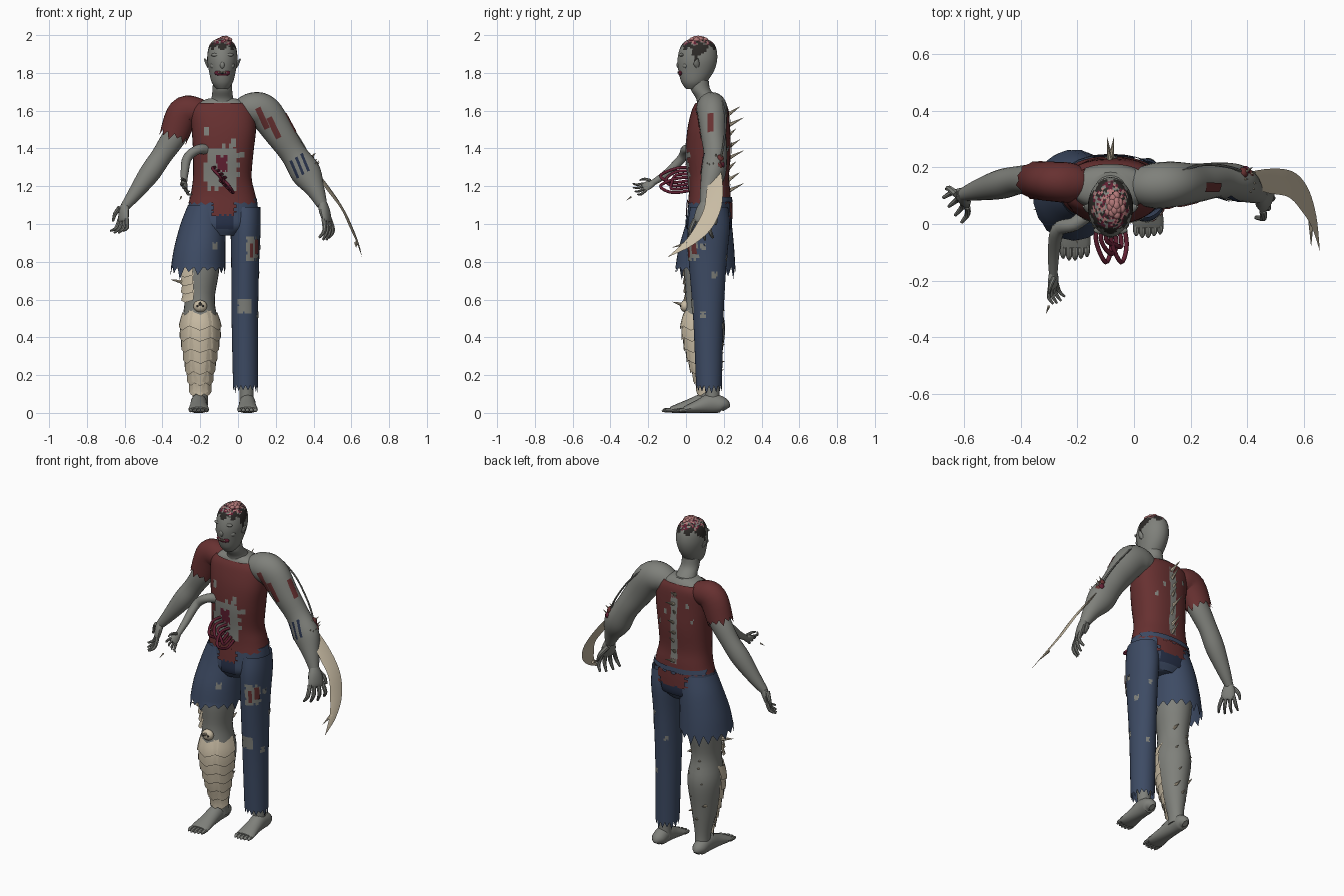
import bpy, bmesh, random
from math import sin, cos, pi, atan2, copysign
from mathutils import Vector, Matrix
from mathutils.bvhtree import BVHTree

random.seed(4)
if "Cube" in bpy.data.objects:
    bpy.data.objects.remove(bpy.data.objects["Cube"])
trees = {}
Z = Vector((0, 0, 1))
FRONT, BACK, LEFT = (0, 1, 0), (0, -1, 0), (-1, 0, 0)


def material(name, *rgb):
    m = bpy.data.materials.new(name)
    m.use_nodes = True
    m.diffuse_color = (*rgb, 1)
    m.node_tree.nodes["Principled BSDF"].inputs["Base Color"].default_value = (*rgb, 1)
    return m


skin = material("grey skin", .212, .217, .197)
shirt = material("dark red cloth", .135, .03, .03)
denim = material("blue denim", .047, .07, .127)
navy = material("navy cloth", .02, .03, .065)
bone = material("bone", .58, .5, .37)
hair = material("dark hair", .025, .022, .02)
brain = material("pink brain", .45, .19, .19)
flesh = material("crimson flesh", .12, .014, .032)


def finish(name, bm, *mats):
    """Turn a bmesh into a smooth shaded object that keeps its sharp edges."""
    bmesh.ops.recalc_face_normals(bm, faces=bm.faces)
    for f in bm.faces:
        f.smooth = True
    for e in bm.edges:
        e.smooth = e.calc_face_angle(0) < .7
    trees[name] = BVHTree.FromBMesh(bm)
    mesh = bpy.data.meshes.new(name)
    bm.to_mesh(mesh)
    bm.free()
    for m in mats:
        mesh.materials.append(m)
    ob = bpy.data.objects.new(name, mesh)
    bpy.context.collection.objects.link(ob)
    return ob


def spline(rows, n):
    """Smooth curve through rows of numbers."""
    p = [rows[0], *rows, rows[-1]]
    out = []
    for i in range(len(rows) - 1):
        for k in range(n):
            t = k / n
            out.append([.5 * (2*b + (c-a)*t + (2*a-5*b+4*c-d)*t*t + (3*b-a-3*c+d)*t**3)
                        for a, b, c, d in zip(*p[i:i + 4])])
    return out + [list(rows[-1])]


def bridge(bm, rings, cap_start=True, cap_end=True):
    for a, b in zip(rings, rings[1:]):
        for i in range(len(a)):
            j = (i + 1) % len(a)
            bm.faces.new((a[i], a[j], b[j], b[i]))
    if cap_start:
        bm.faces.new(rings[0])
    if cap_end:
        bm.faces.new(rings[-1])


def loft(name, rows, mat, seg=24, n=5, ref=None, square=1, jag=0, cap=True):
    """Rows are x, y, z, radius, second radius; level rings unless ref is given."""
    rows = spline([(*r, r[3]) if len(r) == 4 else r for r in rows], n)
    centres = [Vector(r[:3]) for r in rows]
    bm = bmesh.new()
    rings = []
    for k, r in enumerate(rows):
        u, v = Vector((1, 0, 0)), Vector((0, 1, 0))
        t = (centres[min(k + 1, len(rows) - 1)] - centres[max(k - 1, 0)]).normalized()
        if ref is not None:
            u = Vector(ref)
            u = (u - t * u.dot(t)).normalized()
            v = t.cross(u)
        ring = []
        for i in range(seg):
            c, s = cos(2 * pi * i / seg), sin(2 * pi * i / seg)
            c, s = (copysign(abs(q) ** square, q) for q in (c, s))
            p = centres[k] + u * c * max(r[3], .0008) + v * s * max(r[4], .0008)
            if jag and k == len(rows) - 1:
                p += t * jag * (random.random() if i % 2 else -.5)
            p.z = max(p.z, 0)
            ring.append(bm.verts.new(p))
        rings.append(ring)
    bridge(bm, rings, cap, cap and not jag)
    return finish(name, bm, mat)


def spike(name, a, b, r):
    loft(name, [(*a, r), (*b, 0)], bone, seg=7, n=1, ref=(.3, .2, .9))


def ball(name, p, r, mat):
    bm = bmesh.new()
    bmesh.ops.create_uvsphere(bm, u_segments=16, v_segments=10, radius=1,
                              matrix=Matrix.Translation(p) @ Matrix.Diagonal((*r, 1)))
    return finish(name, bm, mat)


def patch(name, body, p, d, w, h, mat, rag=0, roll=0, lift=.004, flare=0, vee=0, n=8):
    """Thin plate laid on a body by shooting a grid of rays along d."""
    d = Vector(d).normalized()
    s = Matrix.Rotation(roll, 3, d) @ d.cross(Z).normalized()
    u = s.cross(d)
    bm = bmesh.new()
    grid = {}
    for i in range(n + 1):
        for j in range(n + 1):
            a, b = i / n - .5, j / n - .5
            q = Vector(p) + s * a * w + u * (b * h - vee * (1 - 2 * abs(a)))
            hit, nor, _, _ = trees[body].ray_cast(q - d * .3, d, .6)
            if hit:
                nor = -nor if nor.dot(d) > 0 else nor
                grid[i, j] = bm.verts.new(hit + nor * (lift + flare * (.5 - b)))
    for i in range(n):
        for j in range(n):
            corners = [(i, j), (i + 1, j), (i + 1, j + 1), (i, j + 1)]
            edge = i in (0, n - 1) or j in (0, n - 1)
            if all(c in grid for c in corners) and not (edge and random.random() < rag):
                bm.faces.new([grid[c] for c in corners])
    bmesh.ops.delete(bm, geom=[v for v in bm.verts if not v.link_faces], context='VERTS')
    finish(name, bm, mat)


def hand(name, wrist, d, side, size):
    w, d, side = Vector(wrist), Vector(d).normalized(), Vector(side).normalized()
    curl = d.cross(side)
    palm = [(0, .13, .11), (.2, .2, .12), (.42, .22, .09), (.5, .18, .06)]
    loft(name + "_palm", [(*(w + d * t * size), a * size, b * size) for t, a, b in palm],
         skin, seg=12, n=3, ref=side)
    for i in range(4):
        base = w + (d * .42 + side * (i - 1.5) * .12) * size
        steps = [(0, 0, .06), (.28, .03, .055), (.5 - .06 * abs(i - 1.5), .2, .03)]
        loft(f"{name}_finger_{i}", [(*(base + (d * a + curl * b + side * (i - 1.5) * a * .2)
             * size), r * size) for a, b, r in steps], skin, seg=8, n=3, ref=side)
    steps = [(.1, .1, .07), (.3, .3, .06), (.52, .36, .03)]
    loft(name + "_thumb", [(*(w + (d * a - side * b + curl * .1) * size), r * size)
         for a, b, r in steps], skin, seg=8, n=3, ref=curl)


def foot(name, x, heel, toe):
    length = heel - toe
    shape = [(0, .02, .015, .02), (.07, .04, .04, .04), (.3, .05, .043, .052),
             (.55, .035, .047, .037), (.78, .02, .055, .022), (.86, .017, .05, .014)]
    loft(name, [(x, heel - t * length, z, a, b) for t, z, a, b in shape], skin,
         seg=16, n=4, ref=(1, 0, 0))
    for i in range(5):
        tx, r = x + (i - 2) * .021, .011
        tip = toe + abs(i - 1.5) * .006
        loft(f"{name}_toe_{i}", [(tx, toe + .2 * length, .015, r),
             (tx, tip + .05 * length, .014, r), (tx, tip, .008, .004)], skin, seg=8, n=3, ref=(1, 0, 0))


# Head, face and neck
CX = -.083
head = loft("head", [(CX, .035, 1.715, .03, .035), (CX, .042, 1.75, .056, .066),
                     (CX, .054, 1.81, .071, .094), (CX, .06, 1.87, .08, .105),
                     (CX, .064, 1.93, .074, .096), (CX, .065, 1.965, .055, .072),
                     (CX, .065, 1.985, .02, .03)], skin, seg=40, n=6)
for m in (hair, flesh, brain):
    head.data.materials.append(m)
for f in head.data.polygons:
    x, y, z = f.center - Vector((CX, .06, 0))
    a = atan2(y, x)
    hairline = 1.93 + .014 * sin(9 * a) - .06 * max(0, cos(2 * a)) ** 3
    crown = 1.953 + .008 * sin(7 * a)
    f.material_index = random.choice((0, 1, 2, 3)) if z > crown else 1 if z > hairline else 0
loft("neck", [(CX, .07, 1.76, .05), (CX, .078, 1.71, .052), (CX, .115, 1.66, .06),
              (CX, .13, 1.6, .09, .07)], skin)
ball("brain_core", (CX + .013, .065, 1.955), (.034, .052, .037), brain)
for i in range(14):
    a = i * 2.4
    r = .007 + .0015 * i
    ball(f"brain_fold_{i}", (CX + .013 + r * cos(a), .065 + 1.5 * r * sin(a), 1.985 - .0008 * i),
         (.014, .018, .012), brain)
ball("nose", (CX, -.038, 1.842), (.013, .012, .02), skin)
ball("mouth", (CX, -.026, 1.8), (.042, .015, .018), flesh)
ball("mouth_gap", (CX, -.035, 1.801), (.026, .009, .007), hair)
for i in range(6):
    tx = CX + (i - 2.5) * .008
    spike(f"tooth_{i}", (tx, -.041, 1.806), (tx, -.045, 1.797), .003)
for s in (-1, 1):
    ball("brow", (CX + s * .033, -.022, 1.895), (.027, .013, .01), skin)
    ball("eye", (CX + s * .031, -.024, 1.874), (.01, .008, .006), skin if s > 0 else hair)
    ball("cheek", (CX + s * .042, -.002, 1.838), (.024, .018, .018), skin)
    loft("ear", [(CX + s * .07, .06, 1.832, .01, .01), (CX + s * .08, .056, 1.85, .016, .01),
                 (CX + s * .095, .062, 1.875, .004)], skin, seg=10, ref=(0, 1, 0))

# Torso with a torn shirt
loft("upper_chest", [(CX, .13, 1.58, .15, .085), (CX, .13, 1.635, .14, .075),
                     (CX, .125, 1.665, .07, .058)], skin)
loft("shirt", [(CX, .13, 1.64, .135, .08), (CX, .128, 1.6, .168, .098),
               (-.075, .12, 1.5, .17, .113), (-.078, .118, 1.38, .16, .118),
               (-.083, .12, 1.25, .155, .108), (-.08, .125, 1.17, .168, .11),
               (-.08, .125, 1.11, .182, .114)], shirt, seg=40, square=.85, jag=.012, cap=False)
patch("belly_hole", "shirt", (-.085, 0, 1.3), FRONT, .19, .25, skin, rag=.45, n=10)
patch("belly_wound", "shirt", (-.085, 0, 1.32), FRONT, .06, .09, flesh, rag=.4, lift=.007)
patch("spine_tear", "shirt", (CX, .2, 1.38), BACK, .045, .43, skin, rag=.4, n=14)
for i, (x, z) in enumerate([(-.165, 1.49), (-.025, 1.43), (.02, 1.36), (-.19, 1.4)]):
    patch(f"shirt_hole_{i}", "shirt", (x, 0, z), FRONT, .025, .045, skin, rag=.2, n=3)
    patch(f"shirt_back_hole_{i}", "shirt", (x, .2, z + .04), BACK, .018, .03, skin, rag=.2, n=3)
for i in range(8):
    z = 1.17 + i * .058
    spike(f"spine_spike_{i}", (CX, .215, z), (CX + .012 * (-1) ** i, .305 - .02 * (i % 3), z + .045), .013)

# Trousers: one full leg, one torn short
loft("hips", [(-.078, .125, 1.135, .178, .11), (-.08, .123, 1.06, .186, .115),
              (-.085, .12, .99, .18, .115), (-.085, .12, .94, .09, .09)], denim, seg=32, square=.9)
loft("left_trouser", [(.037, .123, 1.09, .081, .1), (.04, .12, .98, .08, .112),
                      (.038, .115, .8, .074, .1), (.036, .118, .5, .07, .08),
                      (.04, .122, .13, .066, .068)], denim, jag=.03, cap=False, seg=32)
loft("torn_short", [(-.17, .122, 1.1, .095, .1), (-.185, .12, 1.0, .119, .122),
                    (-.203, .108, .87, .136, .147), (-.212, .102, .755, .145, .16)], denim,
     jag=.05, cap=False, seg=36)
patch("waistband", "shirt", (-.08, .2, 1.127), BACK, .34, .032, denim, lift=.007, n=12)
for d, y, wide, z in ((FRONT, 0, .13, 1.085), (BACK, .2, .2, 1.07)):
    patch("seat_cloth", "hips", (-.07, y, 1.02), d, wide * .7, .09, navy, lift=.006)
    patch("shirt_tail", "hips", (-.075, y, z), d, wide, .085, shirt, rag=.4, lift=.009, n=10)
patch("thigh_hole", "left_trouser", (.073, 0, .87), FRONT, .065, .13, skin, rag=.25)
for s in (-1, 1):
    patch("thigh_gash", "left_trouser", (.081 + s * .013, 0, .87 + s * .01), FRONT, .016, .075, shirt,
          lift=.007, n=4)
patch("knee_hole", "left_trouser", (.035, 0, .565), FRONT, .07, .075, skin, rag=.15)
patch("short_hole", "torn_short", (-.125, 0, .885), FRONT, .025, .04, skin, rag=.2, n=4)
for i, z in enumerate((.52, .73, .88)):
    patch(f"side_hole_{i}", "left_trouser", (.1, .12 - .03 * (-1) ** i, z), LEFT,
          .03, .035, skin, rag=.2, n=4)
    patch(f"back_hole_{i}", "left_trouser", (.03 + .03 * (-1) ** i, .2, z - .06), BACK,
          .02, .03, skin, rag=.2, n=4)

# Bare leg with bone plates, and feet
loft("right_leg", [(-.2, .11, 1.0, .09), (-.198, .1, .78, .1, .11), (-.203, .092, .6, .08, .093),
                   (-.2, .095, .45, .097, .112), (-.2, .102, .28, .074, .085),
                   (-.2, .12, .12, .044, .05), (-.2, .125, .04, .042, .05)], skin)
for row in range(7):
    z = .155 + row * .058
    for col in (-1, 1, 0):
        a = col * .8
        w = .06 + .055 * min(1, row / 4)
        patch(f"shin_plate_{row}_{col}", "right_leg", (-.2 + .055 * col, .06, z),
              (-sin(a), cos(a), 0), w, .08, bone, lift=.005, flare=.012, vee=.025, n=6)
for row in range(4):
    patch(f"thigh_plate_{row}", "right_leg", (-.255, .04, .625 + row * .045), (.6, .8, 0), .085,
          .06, bone, flare=.016, vee=.012, n=6)
spike("thigh_horn", (-.28, .06, .69), (-.355, .05, .705), .014)
ball("kneecap", (-.2, -.005, .565), (.036, .026, .032), bone)
spike("knee_horn", (-.2, -.025, .575), (-.2, -.072, .588), .01)
for s in (-1, 1):
    ball("kneecap_pit", (-.2 + s * .015, -.027, .566), (.006, .006, .006), hair)
for i in range(10):
    x, z = -.2 + .05 * sin(i * 2.3), .22 + i * .045
    spike(f"calf_stud_{i}", (x, .165, z), (x, .203 + .006 * (i % 2), z + .01), .01)
loft("left_ankle", [(.045, .135, .25, .045), (.045, .14, .1, .037), (.045, .14, .04, .04)], skin)
foot("left_foot", .05, .215, -.05)
foot("right_foot", -.208, .195, -.13)

# Arms
loft("right_arm", [(-.25, .15, 1.57, .04), (-.33, .155, 1.47, .056, .062), (-.405, .155, 1.36, .05, .055),
                   (-.47, .14, 1.265, .052, .055), (-.55, .12, 1.155, .037), (-.6, .105, 1.09, .024)],
     skin, ref=(0, 1, 0))
loft("sleeve", [(-.17, .14, 1.59, .05), (-.22, .145, 1.6, .07, .072), (-.29, .15, 1.585, .07, .085),
                (-.34, .154, 1.465, .068, .077)], shirt, ref=(0, 1, 0), jag=.03)
hand("right_hand", (-.6, .105, 1.1), (-.1, -.25, -1), (.6, -.8, 0), .18)
loft("left_arm", [(.0, .135, 1.59, .06), (.07, .135, 1.61, .08, .085), (.14, .14, 1.59, .08, .092),
                  (.22, .145, 1.48, .068, .08), (.295, .155, 1.37, .062, .07),
                  (.36, .145, 1.27, .065, .08), (.41, .12, 1.18, .046, .05),
                  (.445, .1, 1.1, .028)], skin, ref=(0, 1, 0))
hand("left_hand", (.447, .1, 1.11), (.27, -.2, -1), (-.4, -.9, 0), .215)
for i, (x, z) in enumerate([(.13, 1.56), (.19, 1.51)]):
    patch(f"arm_gash_{i}", "left_arm", (x, .07, z), FRONT, .03, .12, shirt, roll=-.45, n=6)
patch("arm_side_gash", "left_arm", (.23, .13, 1.5), (-.8, 0, -.6), .03, .11, shirt)
for i in range(3):
    patch(f"vein_{i}", "left_arm", (.3 + i * .027, .07, 1.29 + i * .018), FRONT, .014, .1, navy, roll=-.4)
loft("small_arm", [(-.15, .05, 1.39, .03), (-.21, .0, 1.395, .025), (-.268, -.02, 1.35, .025),
                   (-.283, -.1, 1.27, .021), (-.285, -.18, 1.215, .015)], skin, seg=14, ref=(.3, .2, .9))
hand("small_hand", (-.285, -.17, 1.22), (0, -1, -.5), (.5, .3, -.7), .125)
spike("loose_nail", (-.3, -.29, 1.145), (-.31, -.315, 1.125), .005)

# Curved bone blade growing from the elbow: outer edge then inner edge
edges = [(.385, .18, 1.32, .385, .14, 1.3), (.48, .195, 1.2, .47, .11, 1.18),
         (.56, .185, 1.08, .545, .095, 1.08), (.612, .13, .97, .592, .045, .98),
         (.643, .03, .885, .627, -.01, .905), (.656, -.095, .825, .656, -.096, .826)]
bm = bmesh.new()
rings = []
for r in spline(edges, 5):
    a, b = Vector(r[:3]), Vector(r[3:])
    mid, flat = (a + b) / 2, Vector((.8, 0, .6)) * (a - b).length * .07
    rings.append([bm.verts.new(p) for p in (a, mid + flat, b, mid - flat)])
bridge(bm, rings)
finish("arm_blade", bm, bone)
spike("blade_barb", (.625, .01, .9), (.625, -.075, .875), .01)
for i in range(7):
    a = i * 2.4
    p = Vector((.393 + .014 * sin(a), .155 + .03 * cos(a), 1.315 + .03 * sin(a * 1.7)))
    ball(f"elbow_flesh_{i}", p, (.018, .02, .022), shirt if i % 2 else flesh)
    spike(f"elbow_shard_{i}", p, p + Vector((.025, .015 * cos(a), .03)), .008)
loft("arm_tendon", [(.17, .19, 1.65, .005), (.25, .21, 1.56, .005), (.34, .2, 1.43, .005),
                    (.39, .18, 1.33, .006)], skin, seg=6, ref=(0, 1, 0))

# Entrails looping out of the belly
for i in range(4):
    x, z, out = CX + (i - 1.5) * .018, 1.275 - .018 * i, -.135 + .03 * (i % 3)
    loft(f"entrail_{i}", [(x, .04, z + .025, .008), (x - .025, -.05, z + .02, .008),
                          (x + .01, out, z - .02, .008), (x + .03, -.07, z - .055, .008),
                          (x + .01, .04, z - .04, .008)], flesh, seg=10, ref=(1, 0, .1))
